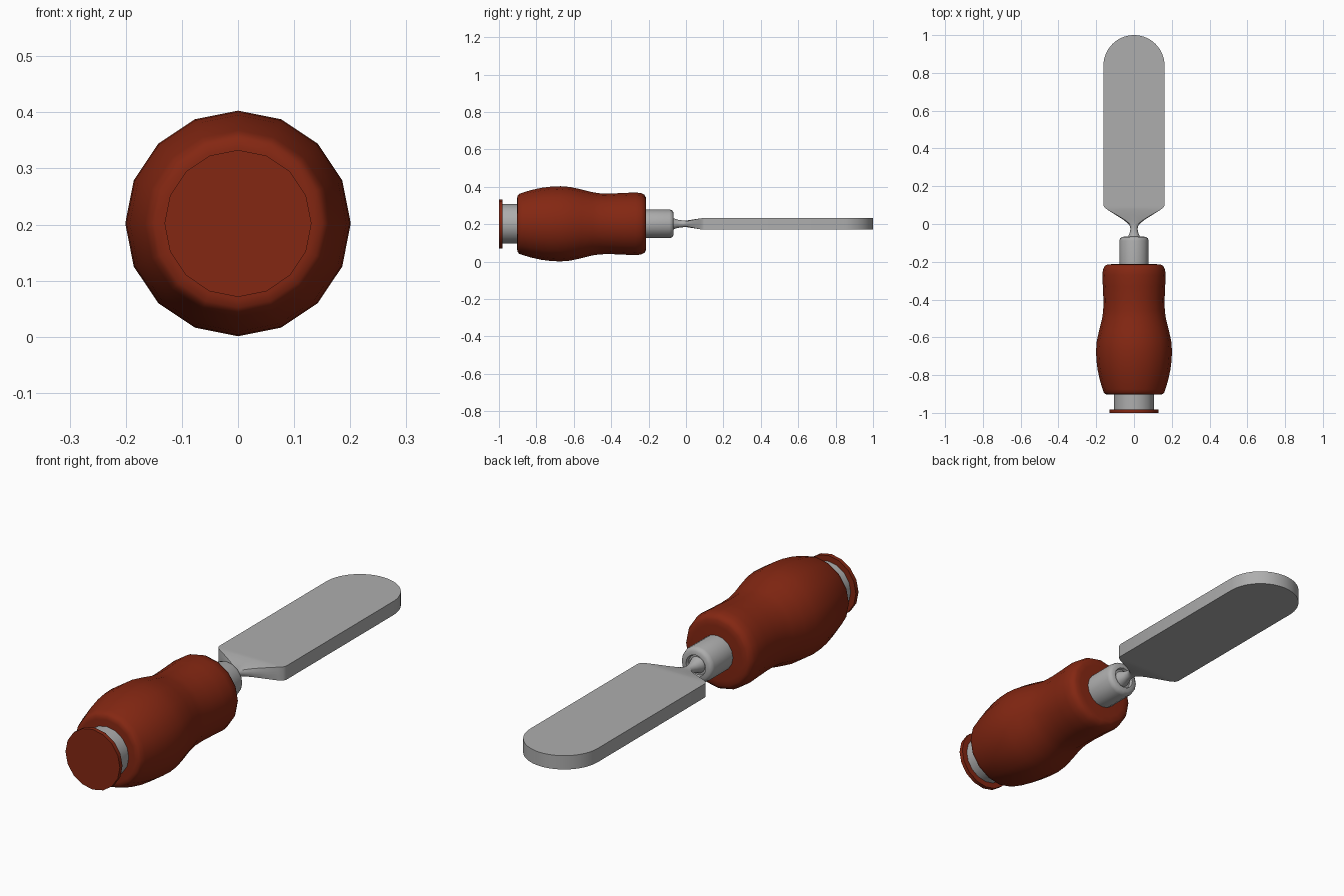
import bpy
import bmesh
from math import cos, sin, pi, radians

AXIS_Z = 0.202
SIDES = 16

if "Cube" in bpy.data.objects:
    bpy.data.objects.remove(bpy.data.objects["Cube"])


def material(name, rgb):
    mat = bpy.data.materials.new(name)
    mat.use_nodes = True
    mat.diffuse_color = (*rgb, 1)
    mat.node_tree.nodes["Principled BSDF"].inputs["Base Color"].default_value = (*rgb, 1)
    return mat


def section(y, half_width, half_height, squareness):
    """Ring around the y axis, blending from ellipse (0) to rectangle (1)."""
    ring = []
    for i in range(SIDES):
        c, s = cos(2 * pi * i / SIDES), sin(2 * pi * i / SIDES)
        k = 1 + squareness * (1 / max(abs(c), abs(s)) - 1)
        ring.append((half_width * c * k, y, AXIS_Z + half_height * s * k))
    return ring


def loft(name, sections, mat, angle=35):
    bm = bmesh.new()
    rings = [[bm.verts.new(p) for p in section(*s)] for s in sections]
    for a, b in zip(rings, rings[1:]):
        for i in range(SIDES):
            j = (i + 1) % SIDES
            bm.faces.new((a[i], a[j], b[j], b[i]))
    bm.faces.new(rings[0])
    if sections[-1][1] > 0:
        bm.faces.new(rings[-1])
    bmesh.ops.remove_doubles(bm, verts=bm.verts, dist=0.0001)
    bmesh.ops.recalc_face_normals(bm, faces=bm.faces)
    mesh = bpy.data.meshes.new(name)
    bm.to_mesh(mesh)
    bm.free()
    mesh.materials.append(mat)
    obj = bpy.data.objects.new(name, mesh)
    bpy.context.collection.objects.link(obj)
    bpy.ops.object.select_all(action="DESELECT")
    obj.select_set(True)
    bpy.context.view_layer.objects.active = obj
    bpy.ops.object.shade_smooth_by_angle(angle=radians(angle))
    return obj


def lathe(name, profile, mat, angle=35):
    return loft(name, [(y, r, r, 0) for y, r in profile], mat, angle)


wood = material("red brown wood", (0.23, 0.02, 0.006))
steel = material("grey steel", (0.42, 0.42, 0.42))

# Butt of the handle
lathe("end_cap", [(-1.0, 0.131), (-0.982, 0.131)], wood)
lathe("rear_ferrule", [(-0.985, 0.106), (-0.89, 0.106)], steel)

# Swelling grip with rounded ends
lathe("handle", [
    (-0.903, 0.135), (-0.901, 0.15), (-0.892, 0.16), (-0.875, 0.166),
    (-0.83, 0.18), (-0.77, 0.193), (-0.72, 0.199), (-0.67, 0.201),
    (-0.62, 0.197), (-0.56, 0.184), (-0.5, 0.169), (-0.46, 0.163),
    (-0.4, 0.162), (-0.33, 0.165), (-0.27, 0.168), (-0.24, 0.164),
    (-0.222, 0.155), (-0.215, 0.142), (-0.213, 0.12)], wood, 60)

# Front collar with a shallow socket in its end
lathe("front_ferrule", [
    (-0.23, 0.077), (-0.088, 0.077), (-0.075, 0.073), (-0.068, 0.063),
    (-0.067, 0.047), (-0.08, 0.043)], steel, 50)

# Round neck flaring into a flat blade with a semicircular tip
HALF_W, HALF_T, TIP_Y = 0.162, 0.03, 0.838
blade = [
    (-0.085, 0.037, 0.037, 0), (-0.065, 0.031, 0.029, 0),
    (-0.045, 0.022, 0.022, 0), (-0.025, 0.019, 0.019, 0),
    (-0.01, 0.022, 0.018, 0.1), (0.005, 0.034, 0.018, 0.3),
    (0.025, 0.06, 0.021, 0.6), (0.05, 0.1, 0.025, 0.85),
    (0.075, 0.14, 0.029, 1), (0.087, 0.156, HALF_T, 1),
    (0.1, HALF_W, HALF_T, 1)]
STEPS = 14
for i in range(STEPS + 1):
    a = pi / 2 * i / STEPS
    width = HALF_W * cos(a) if i < STEPS else 0
    blade.append((TIP_Y + HALF_W * sin(a), width, HALF_T, 1))
loft("blade", blade, steel)
